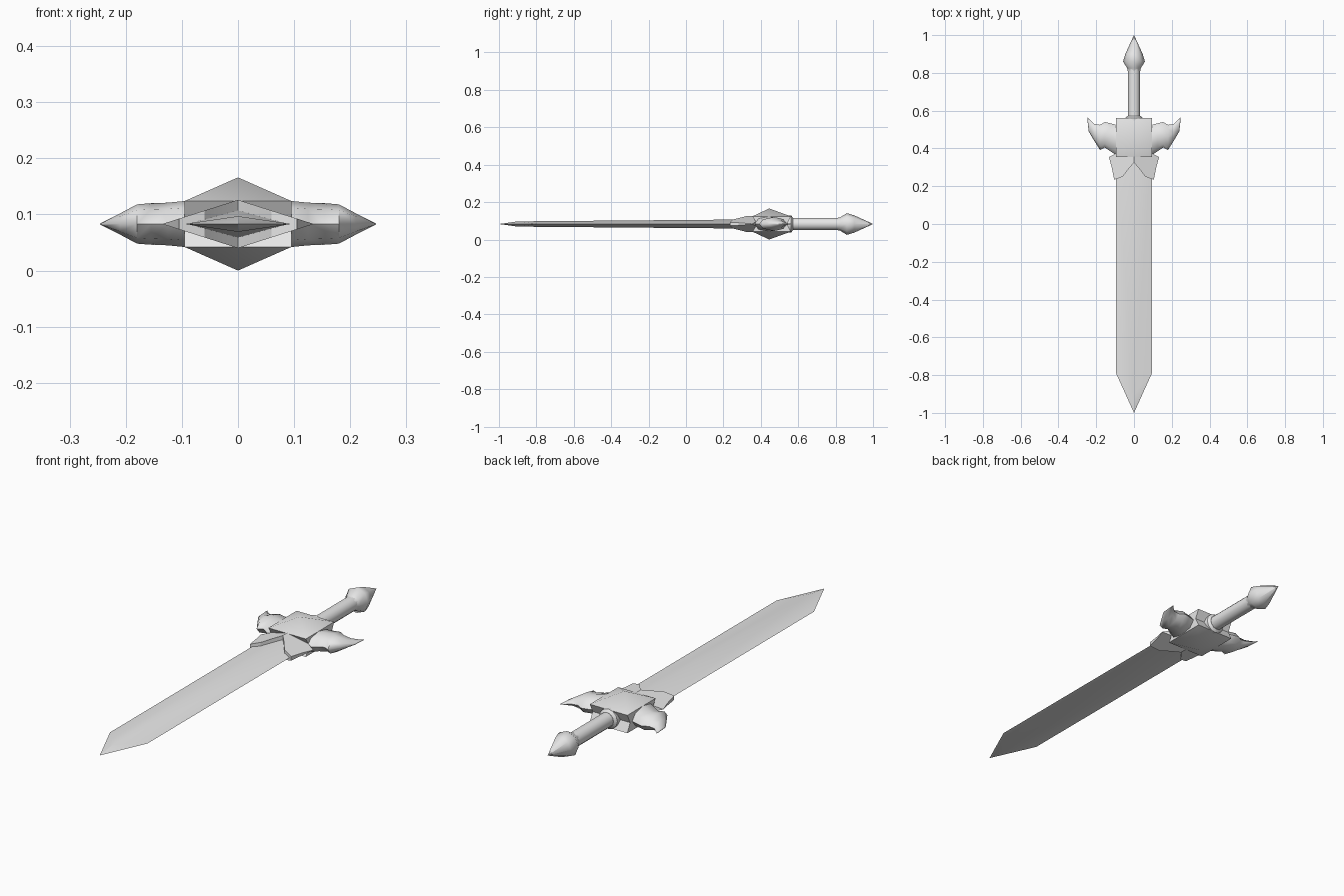
import bpy, bmesh, math

cube = bpy.data.objects.get("Cube")
if cube:
    bpy.data.objects.remove(cube, do_unlink=True)

ZC = 0.083  # height of the sword's centre plane

steel = bpy.data.materials.new("grey_steel")
steel.use_nodes = True
steel.diffuse_color = (0.8, 0.8, 0.8, 1)
steel.node_tree.nodes["Principled BSDF"].inputs["Base Color"].default_value = (0.8, 0.8, 0.8, 1)


def make(name, verts, faces, angle=30):
    """Mesh object from points given about the centre plane."""
    bm = bmesh.new()
    vs = [bm.verts.new((x, y, z + ZC)) for x, y, z in verts]
    for f in faces:
        bm.faces.new([vs[i] for i in f])
    bmesh.ops.remove_doubles(bm, verts=bm.verts, dist=1e-5)
    bmesh.ops.recalc_face_normals(bm, faces=bm.faces)
    me = bpy.data.meshes.new(name)
    bm.to_mesh(me)
    bm.free()
    me.materials.append(steel)
    ob = bpy.data.objects.new(name, me)
    bpy.context.scene.collection.objects.link(ob)
    bpy.ops.object.select_all(action='DESELECT')
    ob.select_set(True)
    bpy.context.view_layer.objects.active = ob
    bpy.ops.object.shade_smooth_by_angle(angle=math.radians(angle))
    return ob


def loft(name, rings, angle=30):
    """Skin a list of equal-sized rings and cap both ends."""
    n = len(rings[0])
    verts = [p for r in rings for p in r]
    faces = [(k * n + i, k * n + (i + 1) % n, (k + 1) * n + (i + 1) % n, (k + 1) * n + i)
             for k in range(len(rings) - 1) for i in range(n)]
    faces += [tuple(range(n)), tuple(range(len(verts) - n, len(verts)))]
    return make(name, verts, faces, angle)


# Blade: flat diamond section, ridge running on past the shoulders to the tip
R, Lf, T = 0.095, -0.79, -1.0
make("blade",
     [(R, 0.42, 0), (-R, 0.42, 0), (R, Lf, 0), (-R, Lf, 0), (0, T, 0),
      (0, 0.42, 0.025), (0, -0.9, 0.014), (0, 0.42, -0.025), (0, -0.9, -0.014)],
     [(0, 2, 6, 5), (1, 5, 6, 3), (2, 4, 6), (3, 6, 4),
      (0, 7, 8, 2), (1, 3, 8, 7), (2, 8, 4), (3, 4, 8), (0, 5, 1, 7)])

# Collar: two-pronged, ridged sleeve over the blade root
half = [(0, 0.325), (0.03, 0.29), (0.06, 0.25), (0.105, 0.235),
        (0.118, 0.30), (0.133, 0.355), (0.09, 0.375), (0, 0.40)]
verts, faces = [], []
for side in (1, -1):
    o = len(verts)
    n = len(half)
    for s in (1, -1):
        verts += [(side * x, y, s * 0.043 * (1 - x / 0.135)) for x, y in half]
    faces += [tuple(range(o, o + n)), tuple(range(o + n, o + 2 * n))]
    faces += [(o + i, o + i + 1, o + n + i + 1, o + n + i) for i in range(n - 1)]
make("blade_collar", verts, faces)

# Guard block: square with a low pyramid above and below, waisted at the back
B, H = 0.095, 0.041
rings = []
for z, y0, y1 in ((-H, 0.355, 0.56), (0, 0.38, 0.54), (H, 0.355, 0.56)):
    rings.append([(-B, y0, z), (B, y0, z), (B, y1, z), (-B, y1, z)])
verts = [p for r in rings for p in r] + [(0, 0.445, 0.083), (0, 0.445, -0.083)]
faces = [(k + i, k + (i + 1) % 4, k + 4 + (i + 1) % 4, k + 4 + i) for k in (0, 4) for i in range(4)]
faces += [(8 + i, 8 + (i + 1) % 4, 12) for i in range(4)]
faces += [(i, (i + 1) % 4, 13) for i in range(4)]
make("guard_block", verts, faces, 50)

# Guard wings: rounded arms ending in claws (x, front y, back y, half height)
wing = [(0.06, 0.365, 0.52, 0.041), (0.095, 0.365, 0.525, 0.041), (0.125, 0.385, 0.533, 0.038),
        (0.155, 0.405, 0.54, 0.037), (0.18, 0.392, 0.525, 0.035), (0.21, 0.44, 0.53, 0.019),
        (0.24, 0.49, 0.558, 0.004), (0.246, 0.545, 0.565, 0.001)]
for name, side in (("guard_wing_left", 1), ("guard_wing_right", -1)):
    rings = []
    for x, y0, y1, h in wing:
        rings.append([(side * x, (y0 + y1) / 2 + (y1 - y0) / 2 * math.cos(a), h * math.sin(a))
                      for a in (math.tau * i / 8 for i in range(8))])
    loft(name, rings, 60)


# Turned parts along y: (y, radius)
def turned(name, profile, n, angle):
    loft(name, [[(r * math.cos(math.tau * i / n), y, r * math.sin(math.tau * i / n))
                 for i in range(n)] for y, r in profile], angle)


turned("grip_flange", [(0.53, 0.046), (0.562, 0.046), (0.572, 0.034)], 12, 40)
turned("grip", [(0.52, 0.033), (0.825, 0.033)], 12, 40)
turned("pommel", [(0.81, 0.033), (0.825, 0.036), (0.86, 0.058), (0.90, 0.046), (1.0, 0.0005)], 8, 50)
